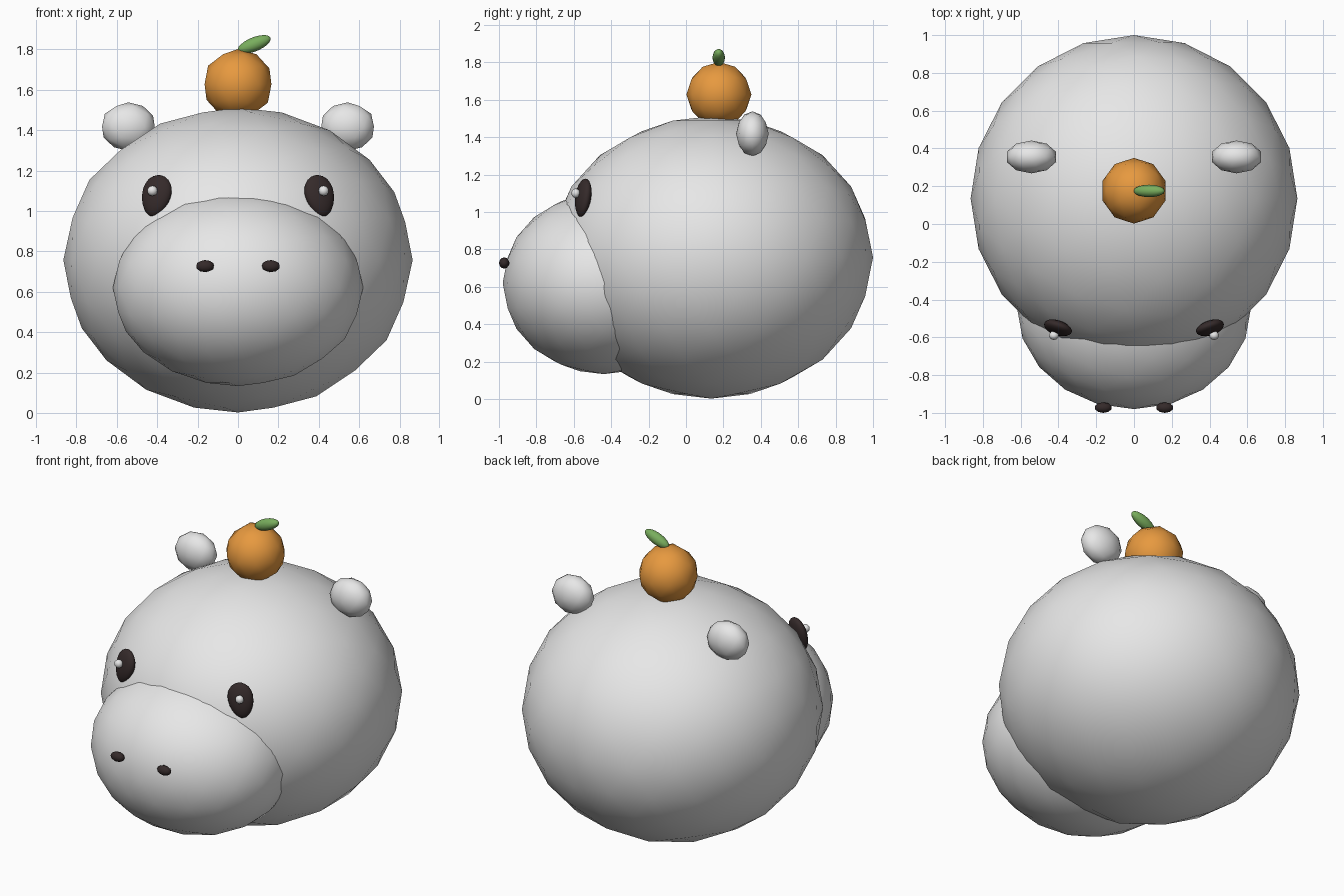
import bpy
import bmesh
from math import radians
from mathutils import Matrix, Vector, Euler

cube = bpy.data.objects.get("Cube")
if cube:
    bpy.data.objects.remove(cube, do_unlink=True)


def material(name, rgb):
    mat = bpy.data.materials.new(name)
    mat.use_nodes = True
    mat.diffuse_color = (*rgb, 1)
    mat.node_tree.nodes["Principled BSDF"].inputs["Base Color"].default_value = (*rgb, 1)
    return mat


WHITE = material("soft white", (0.8, 0.8, 0.8))
DARK = material("dark brown", (0.035, 0.023, 0.023))
ORANGE = material("orange peel", (0.8, 0.32, 0.05))
GREEN = material("leaf green", (0.19, 0.42, 0.11))


def blob(name, mat, centre, radii, detail=2, tilt=(0, 0, 0), taper=0, mirror=False):
    """Smooth ellipsoid, optionally narrowed towards its lower end (egg) or mirrored in x."""
    bm = bmesh.new()
    bmesh.ops.create_icosphere(bm, subdivisions=detail, radius=1)
    for v in bm.verts:
        v.co.x *= 1 + taper * v.co.z
    turn = Euler([radians(a) for a in tilt]).to_matrix().to_4x4()
    bm.transform(turn @ Matrix.Diagonal((*radii, 1)))
    if mirror:
        bm.transform(Matrix.Diagonal((-1, 1, 1, 1)))
        bmesh.ops.reverse_faces(bm, faces=bm.faces)
        centre = (-centre[0], centre[1], centre[2])
    for f in bm.faces:
        f.smooth = True
    mesh = bpy.data.meshes.new(name)
    bm.to_mesh(mesh)
    bm.free()
    mesh.materials.append(mat)
    obj = bpy.data.objects.new(name, mesh)
    obj.location = Vector(centre)
    bpy.context.collection.objects.link(obj)
    return obj


# Round body and muzzle
blob("body", WHITE, (0, 0.135, 0.757), (0.865, 0.865, 0.755), detail=3)
blob("muzzle", WHITE, (0, -0.44, 0.62), (0.62, 0.54, 0.487), detail=3)

# Paired parts, modelled on the right side (-x) and mirrored to the left
for side in ("right", "left"):
    flip = side == "left"
    blob(side + "_ear", WHITE, (-0.543, 0.355, 1.418), (0.137, 0.087, 0.12), mirror=flip)
    blob(side + "_eye", DARK, (-0.405, -0.55, 1.075), (0.075, 0.036, 0.105),
         detail=3, tilt=(-10, 10, -22), taper=0.15, mirror=flip)
    blob(side + "_eye_glint", WHITE, (-0.424, -0.59, 1.1), (0.026, 0.024, 0.026), mirror=flip)
    blob(side + "_nostril", DARK, (-0.163, -0.972, 0.727), (0.046, 0.028, 0.03), mirror=flip)

# Fruit balanced on the head, with one leaf
blob("fruit", ORANGE, (0, 0.176, 1.628), (0.174, 0.174, 0.174))
blob("leaf", GREEN, (0.08, 0.175, 1.825), (0.088, 0.033, 0.035), detail=3, tilt=(0, -22, 0))
